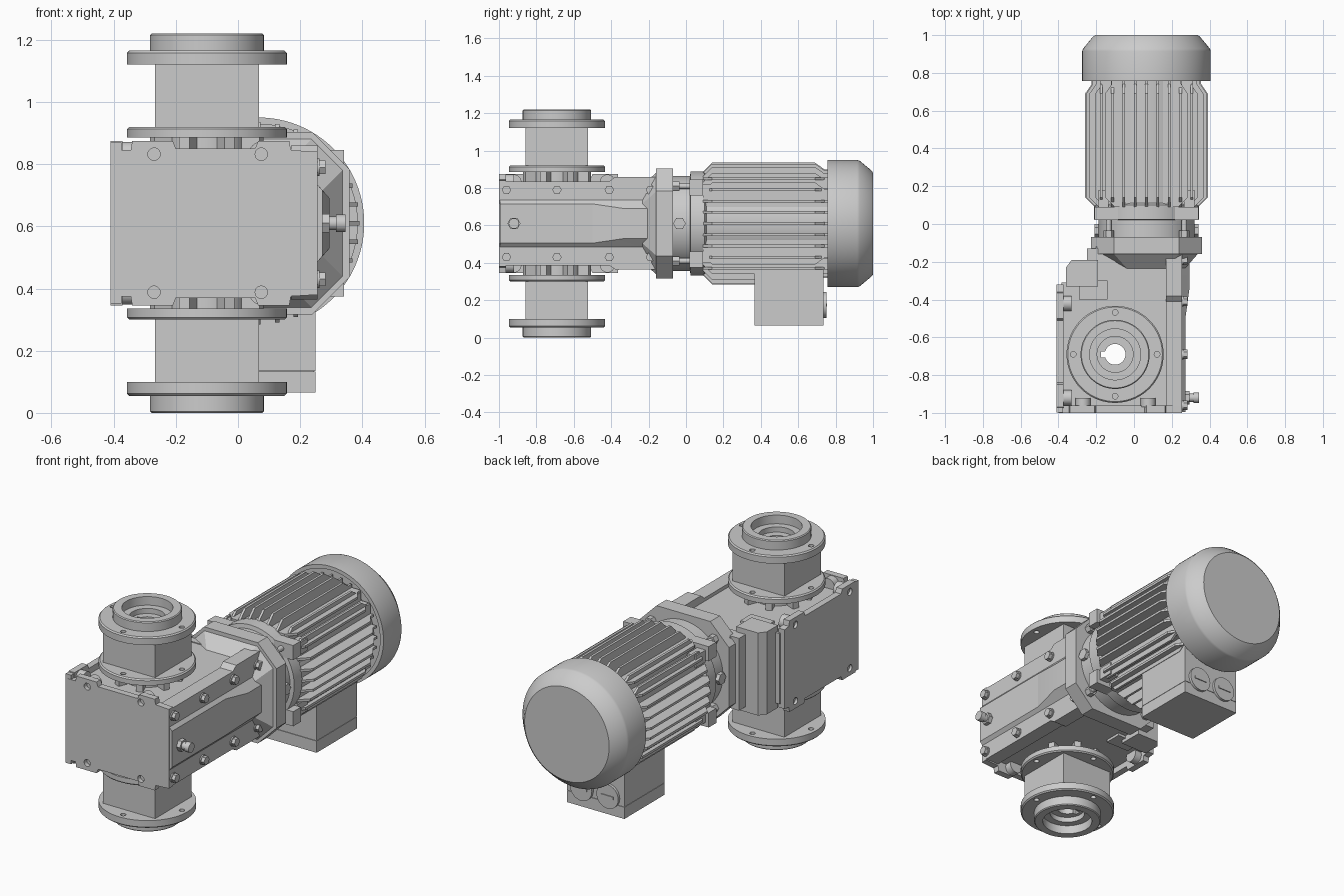
import bpy, bmesh
from math import sin, cos, pi, sqrt, radians
from mathutils import Vector

if "Cube" in bpy.data.objects:
    bpy.data.objects.remove(bpy.data.objects["Cube"])

SX, SY, MZ = -0.10, -0.69, 0.61      # output shaft axis and mid height
MX = 0.066                           # motor axis


def shade(ob):
    for p in ob.data.polygons:
        p.use_smooth = True
    ob.data.set_sharp_from_angle(angle=radians(32))


def finish(name, bm):
    bmesh.ops.remove_doubles(bm, verts=bm.verts, dist=1e-5)
    bmesh.ops.recalc_face_normals(bm, faces=bm.faces)
    me = bpy.data.meshes.new(name)
    bm.to_mesh(me)
    bm.free()
    ob = bpy.data.objects.new(name, me)
    bpy.context.collection.objects.link(ob)
    shade(ob)
    return ob


def put(axis, u, v, h):
    return {'x': (h, u, v), 'y': (u, h, v), 'z': (u, v, h)}[axis]


def prism(name, pts, axis, a, b):
    bm = bmesh.new()
    lo = [bm.verts.new(put(axis, u, v, a)) for u, v in pts]
    hi = [bm.verts.new(put(axis, u, v, b)) for u, v in pts]
    bm.faces.new(lo)
    bm.faces.new(hi)
    n = len(pts)
    for i in range(n):
        j = (i + 1) % n
        bm.faces.new((lo[i], lo[j], hi[j], hi[i]))
    return finish(name, bm)


def box(name, x, y, z):
    return prism(name, [(x[0], y[0]), (x[1], y[0]), (x[1], y[1]), (x[0], y[1])], 'z', *z)


def cyl(name, axis, u, v, r, a, b, n=32):
    return prism(name, [(u + r * cos(2 * pi * i / n), v + r * sin(2 * pi * i / n))
                        for i in range(n)], axis, a, b)


def lathe(name, axis, u, v, prof, closed=False, n=72):
    bm = bmesh.new()
    rings = [[bm.verts.new(put(axis, u + r * cos(2 * pi * i / n), v + r * sin(2 * pi * i / n), h))
              for i in range(n)] for r, h in prof]
    pairs = list(zip(rings, rings[1:])) + ([(rings[-1], rings[0])] if closed else [])
    for p, q in pairs:
        for i in range(n):
            j = (i + 1) % n
            bm.faces.new((p[i], p[j], q[j], q[i]))
    return finish(name, bm)


def hull(name, pts):
    bm = bmesh.new()
    for p in pts:
        bm.verts.new(p)
    bmesh.ops.convex_hull(bm, input=bm.verts)
    bmesh.ops.dissolve_limit(bm, angle_limit=0.01, verts=bm.verts, edges=bm.edges)
    return finish(name, bm)


def cut(ob, cutter):
    cutter.hide_render = True
    m = ob.modifiers.new("cut", 'BOOLEAN')
    m.operation, m.object, m.solver = 'DIFFERENCE', cutter, 'EXACT'
    bpy.context.view_layer.objects.active = ob
    bpy.ops.object.modifier_apply(modifier=m.name)
    bpy.data.objects.remove(cutter)
    shade(ob)


def octagon(cx, cz, h, c):
    k = h - c
    return [(cx + a, cz + b) for a, b in ((h, -k), (h, k), (k, h), (-k, h),
                                          (-h, k), (-h, -k), (-k, -h), (k, -h))]


# Hollow output shaft with flanges
half = [(.055, .53), (.095, .53), (.095, .56), (.135, .56), (.135, .61), (.178, .61), (.183, .605),
        (.183, .555), (.25, .555), (.257, .548), (.257, .51), (.16, .51), (.16, .31),
        (.25, .31), (.257, .303), (.257, .275), (.13, .275), (.13, .1)]
prof = [(r, MZ + h) for r, h in half] + [(r, MZ - h) for r, h in reversed(half)]
shaft = lathe("output_shaft_and_flanges", 'z', SX, SY, prof, closed=True)
for k in range(4):
    a = k * pi / 2
    cut(shaft, cyl("hole_cutter", 'z', SX + .222 * cos(a), SY + .222 * sin(a), .015, -.1, 1.4, 16))
cut(shaft, box("keyway_cutter", (SX - .075, SX), (SY - .016, SY + .016), (-.1, 1.4)))

# Square necks and the ribs beneath their flanges
for side, s in (("upper", 1), ("lower", -1)):
    zr = sorted((MZ + s * .30, MZ + s * .515))
    neck = box(side + "_square_neck", (SX - .167, SX + .167), (SY - .167, SY + .167), zr)
    cut(neck, cyl("bore_cutter", 'z', SX, SY, .12, -.1, 1.4, 48))
    for k in range(8):
        a = (k + .5) * pi / 4
        d, t = Vector((cos(a), sin(a))), Vector((-sin(a), cos(a))) * .018
        c = Vector((SX, SY))
        prism(side + "_hub_rib", [c + d * .12 + t, c + d * .19 + t, c + d * .19 - t, c + d * .12 - t],
              'z', *sorted((MZ + s * .19, MZ + s * .28)))

# Gear case
case = prism("gear_case", [(-.385, -.97), (.2, -.97), (.2, -.12), (-.2, -.12), (-.2, -.31), (-.385, -.31)],
             'z', .405, .815)
cut(case, cyl("bore_cutter", 'z', SX, SY, .12, -.1, 1.4, 48))
prism("case_rear_boss", [(-.36, -.33), (-.36, -.23), (-.33, -.19), (-.19, -.19), (-.19, -.33)], 'z', .37, .85)
prism("case_rear_step", [(-.29, -.4), (-.29, -.3), (-.14, -.3), (-.14, -.4)], 'z', .39, .83)
prism("case_rear_web", [(-.25, -.2), (-.25, -.13), (.25, -.13), (.25, -.2)], 'z', .40, .82)


# Front and left mounting plates with corner lugs
def lugged(u0, l0, l1, l2, l3, u1):
    up = [(u0, .235), (l0, .235), (l0 + .005, .265), (l1, .265), (l1 + .01, .24),
          (l2 - .01, .24), (l2, .265), (l3 - .005, .265), (l3, .235), (u1, .23)]
    return [(u, MZ + h) for u, h in up] + [(u, MZ - h) for u, h in reversed(up)]


front = prism("front_plate", lugged(-.40, -.345, -.21, .065, .17, .255), 'y', -1, -.962)
left = prism("left_plate", lugged(-.985, -.975, -.85, -.50, -.36, -.32), 'x', -.41, -.372)
for z in (MZ - .222, MZ + .222):
    for x in (-.27, .075):
        cyl("front_lug", 'y', x, z, .04, -.97, -.92)
        cut(front, cyl("hole_cutter", 'y', x, z, .02, -1.1, -.975, 20))
    for y in (-.92, -.42):
        cyl("left_lug", 'x', y, z, .04, -.38, -.33)
        cut(left, cyl("hole_cutter", 'x', y, z, .02, -.5, -.395, 20))
box("left_edge_post", (-.41, -.375), (-.998, -.962), (.352, .87))

# Right cover with raised centre
prism("cover_flange", [(-.965, .385), (-.41, .385), (-.38, .365), (-.16, .365),
                       (-.16, .86), (-.38, .86), (-.41, .835), (-.965, .835)], 'x', .17, .255)
box("cover_front_edge", (.2, .255), (-1, -.96), (.39, .83))
hull("cover_panel", [(x, y, MZ + s * h) for y in (-.995, -.5) for s in (-1, 1)
                     for x, h in ((.24, .125), (.255, .125), (.272, .105))])
hull("cover_rear_panel", [(x, y, MZ + s * h) for s in (-1, 1) for x, y, h in
     ((.24, -.5, .125), (.255, -.5, .125), (.272, -.5, .105), (.24, -.15, .125),
      (.255, -.33, .125), (.255, -.15, .125), (.295, -.33, .08), (.295, -.15, .08))])
for z in (MZ - .18, MZ + .18):
    for y in (-.96, -.69, -.41, -.19):
        cyl("cover_bolt_washer", 'x', y, z, .028, .25, .262, 20)
        cyl("cover_bolt", 'x', y, z, .025, .25, .282, 6)
cyl("breather_base", 'x', -.92, MZ, .035, .26, .295, 6)
cyl("breather_stem", 'x', -.92, MZ, .022, .29, .32, 20)
cyl("breather_cap", 'x', -.92, MZ, .028, .315, .345, 20)

# Adapter between gear case and motor
hull("adapter_taper", [(x, y, z) for y, h in ((-.24, .2), (-.155, .275))
                       for x, z in octagon(MX, MZ, h, .1)])
prism("adapter_flange", octagon(MX, MZ, .293, .12), 'y', -.16, -.07)
cyl("adapter_ring", 'y', MX, MZ, .255, -.08, .03, 64)
for sx in (-1, 1):
    cyl("adapter_plug", 'x', -.035, MZ, .034, MX + sx * .24, MX + sx * .275, 6)
    for sz in (-1, 1):
        cx, cz = MX + sx * .2, MZ + sz * .2
        cyl("adapter_bolt", 'y', cx, cz, .028, -.08, -.035, 6)
        cyl("adapter_stud", 'y', cx, cz, .015, -.04, .03, 16)
        box("motor_corner_block", sorted((cx - sx * .05, cx + sx * .075)), (.02, .09),
            sorted((cz - sz * .05, cz + sz * .035)))
        box("motor_foot_pad", sorted((cx, cx + sx * .055)), (.09, .18),
            sorted((cz - sz * .06, cz + sz * .01)))

# Motor body and cooling fins
lathe("motor_body", 'y', MX, MZ, [(0, .0), (.25, .0), (.25, .02), (.278, .025), (.278, .10),
                                 (.262, .11), (.262, .78), (0, .78)])
for k in range(-4, 5):
    o, t = k * .06, .007
    tip = sqrt(.325 ** 2 - o * o)
    for s in (-1, 1):
        def fin_profile(c):
            return [(.09, c), (.09, c + s * (tip - .05)), (.14, c + s * tip),
                    (.69, c + s * tip), (.74, c + s * (tip - .035)), (.77, c + s * (tip - .035)), (.77, c)]
        prism("vertical_fin", fin_profile(MZ), 'x', MX + o - t, MX + o + t)
        prism("side_fin", [(h, y) for y, h in fin_profile(MX)], 'z', MZ + o - t, MZ + o + t)

# Fan cover
lathe("fan_cover", 'y', MX, MZ, [(0, .79), (.318, .79), (.318, .757), (.34, .757), (.34, .915), (.336, .928),
                                (.285, .99), (.272, 1.0), (0, 1.0)], n=96)

# Terminal box and cable plugs
box("terminal_box", (MX - .184, MX + .184), (.365, .735), (.135, .42))
box("terminal_box_lid", (MX - .184, MX + .184), (.365, .735), (.065, .133))
box("terminal_box_gasket", (MX - .178, MX + .178), (.371, .729), (.13, .138))
for s in (-1, 1):
    cyl("cable_plug", 'y', MX + s * .085, .175, .07, .73, .75)
    box("cable_plug_slot", (MX + s * .085 - .04, MX + s * .085 + .04), (.745, .755), (.167, .183))
